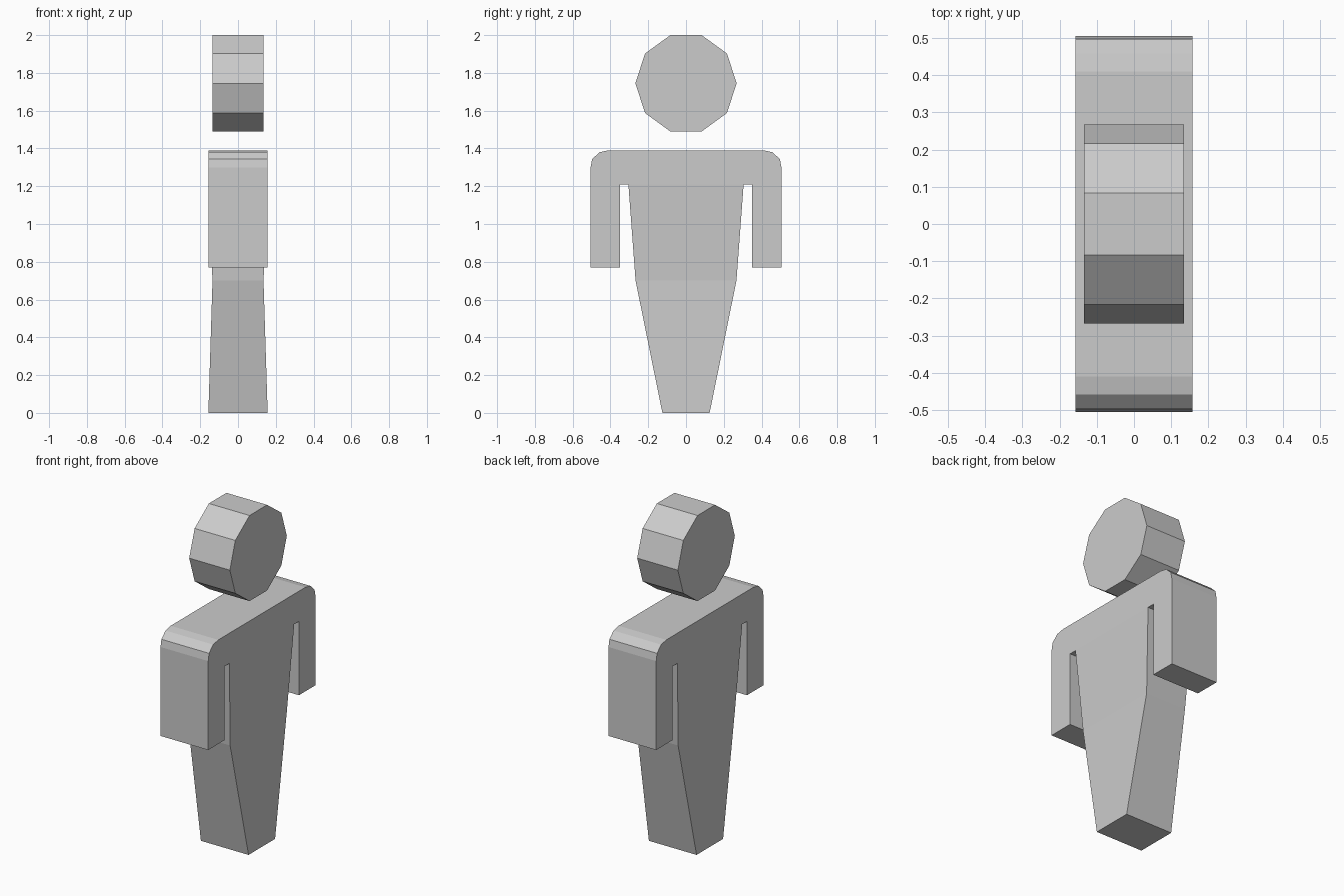
import bpy
import bmesh
from math import pi

cube = bpy.data.objects.get("Cube")
if cube:
    bpy.data.objects.remove(cube, do_unlink=True)

# Plain grey for the whole figure
grey = bpy.data.materials.new("light_grey")
grey.use_nodes = True
grey.diffuse_color = (0.6, 0.6, 0.6, 1)
grey.node_tree.nodes["Principled BSDF"].inputs["Base Color"].default_value = grey.diffuse_color

DEEP = 0.157    # half thickness of arms, shoulders and feet
WAIST = 0.135   # half thickness at the waist


def make_object(name, bm):
    mesh = bpy.data.meshes.new(name)
    bm.to_mesh(mesh)
    bm.free()
    mesh.materials.append(grey)
    obj = bpy.data.objects.new(name, mesh)
    bpy.context.collection.objects.link(obj)
    return obj


def make_body():
    """One quarter of the body as side panels plus rim, mirrored across x and y."""
    bm = bmesh.new()

    def v(y, z, x=DEEP):
        return bm.verts.new((x, y, z))

    foot_mid, foot = v(0, 0), v(0.125, 0)
    waist_mid, waist = v(0, 0.7, WAIST), v(0.267, 0.7, WAIST)
    chest_mid, armpit = v(0, 1.21), v(0.305, 1.21)
    arm_top, hand_in = v(0.35, 1.21), v(0.35, 0.77)
    hand_out, arm_out = v(0.505, 0.77), v(0.505, 1.21)
    shoulder = [v(0.505, 1.30), v(0.497, 1.343), v(0.458, 1.38), v(0.41, 1.39)]
    neck_mid = v(0, 1.39)

    panels = [
        [foot_mid, foot, waist, waist_mid],                                  # legs
        [waist_mid, waist, armpit, chest_mid],                               # torso
        [hand_in, hand_out, arm_out, arm_top],                               # arm
        [chest_mid, armpit, arm_top, arm_out] + shoulder + [neck_mid],       # shoulders
    ]
    faces = [bm.faces.new(p) for p in panels]

    # Rim from the panel edge to the middle plane
    rim = [e for e in bm.edges if e.is_boundary
           and any(p.co.y > 0.001 for p in e.verts)]
    out = bmesh.ops.extrude_edge_only(bm, edges=rim)
    for elem in out["geom"]:
        if isinstance(elem, bmesh.types.BMVert):
            elem.co.x = 0
    bmesh.ops.recalc_face_normals(bm, faces=bm.faces)
    bm.normal_update()
    if faces[0].normal.x < 0:
        bmesh.ops.reverse_faces(bm, faces=bm.faces)

    mirror = make_object("body", bm).modifiers.new("mirror", 'MIRROR')
    mirror.use_axis = (True, True, False)
    mirror.merge_threshold = 0.0005


def make_head():
    """Ten-sided disc lying along x."""
    bpy.ops.mesh.primitive_cylinder_add(vertices=10, radius=0.268, depth=0.268,
                                        location=(0, 0, 1.745))
    head = bpy.context.object
    head.name = head.data.name = "head"
    # Put a corner at each y end
    head.rotation_euler = (0, pi / 2, 0)
    head.data.materials.append(grey)


make_body()
make_head()
